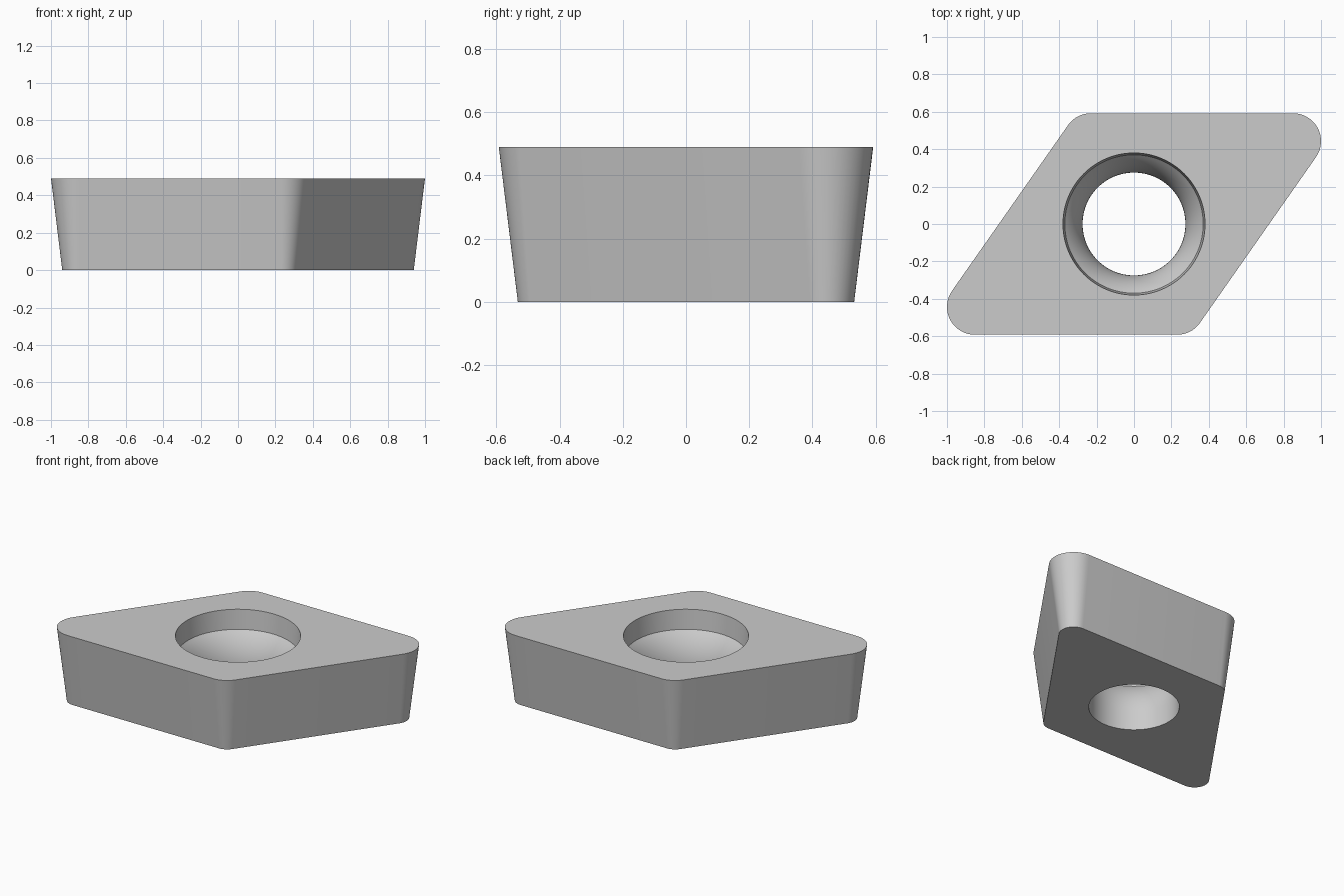
import bpy, bmesh
from math import sin, cos, tan, radians, pi

if "Cube" in bpy.data.objects:
    bpy.data.objects.remove(bpy.data.objects["Cube"])

R, NOSE, H = 0.592, 0.149, 0.49          # inscribed radius, top corner radius, height
INSET = H * tan(radians(7))              # 7 degree side relief
SHARP = radians(55)                      # acute corner angle
STEPS = 16


def make_object(name, bm):
    bmesh.ops.recalc_face_normals(bm, faces=bm.faces)
    mesh = bpy.data.meshes.new(name)
    bm.to_mesh(mesh)
    bm.free()
    obj = bpy.data.objects.new(name, mesh)
    bpy.context.collection.objects.link(obj)
    return obj


def skin(bm, rings, caps=True):
    for a, b in zip(rings, rings[1:]):
        for i in range(len(a)):
            j = (i + 1) % len(a)
            bm.faces.new((a[i], a[j], b[j], b[i]))
    if caps:
        bm.faces.new(rings[0])
        bm.faces.new(rings[-1])


def rhombus(radius):
    """Rounded rhombus outline; arc centres stay fixed so corners become cones."""
    c, half = R - NOSE, SHARP / 2
    acute, obtuse = c / tan(half), c * tan(half)
    corners = [(acute, c, SHARP - pi / 2, pi / 2), (-obtuse, c, pi / 2, pi / 2 + SHARP)]
    pts = []
    for x, y, a0, a1 in corners:
        for i in range(STEPS + 1):
            a = a0 + (a1 - a0) * i / STEPS
            pts.append((x + radius * cos(a), y + radius * sin(a)))
    return pts + [(-x, -y) for x, y in pts]


# insert body: tapered rounded rhombus
bm = bmesh.new()
skin(bm, [[bm.verts.new((x, y, z)) for x, y in rhombus(r)]
          for r, z in ((NOSE - INSET, 0), (NOSE, H))])
body = make_object("cutting_insert", bm)

# screw hole cutter: cylinder, flared seat arc, then near-straight counterbore
BORE, SEAT_R, SEAT_Z = 0.275, 0.37, 0.36
theta = radians(45)
arc = (SEAT_R - BORE) / (1 - cos(theta))
profile = [(BORE, -0.1)]
for i in range(13):
    t = theta * i / 12
    profile.append((BORE + arc * (1 - cos(t)), SEAT_Z + arc * (sin(t) - sin(theta))))
profile += [(0.38, H), (0.388, H + 0.1)]
bm = bmesh.new()
N = 96
skin(bm, [[bm.verts.new((r * cos(2 * pi * i / N), r * sin(2 * pi * i / N), z))
           for i in range(N)] for r, z in profile])
cutter = make_object("screw_hole_cutter", bm)

# cut the hole and bake the result
mod = body.modifiers.new("screw_hole", "BOOLEAN")
mod.operation, mod.solver, mod.object = "DIFFERENCE", "EXACT", cutter
bpy.context.view_layer.objects.active = body
body.select_set(True)
bpy.ops.object.modifier_apply(modifier=mod.name)
bpy.data.objects.remove(cutter)
bpy.ops.object.shade_smooth_by_angle(angle=radians(25))
